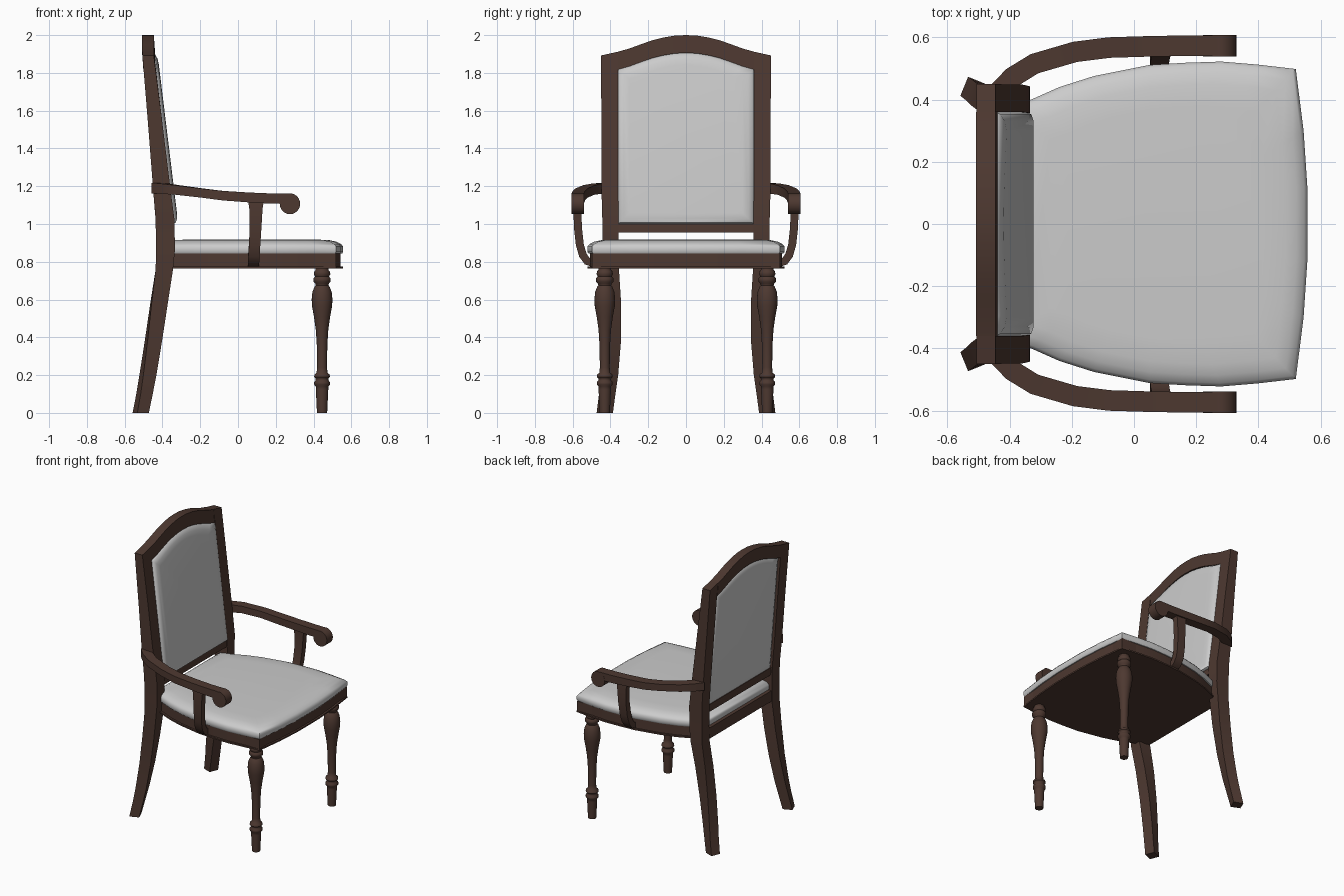
import bpy, bmesh, math
from mathutils import Vector

if "Cube" in bpy.data.objects:
    bpy.data.objects.remove(bpy.data.objects["Cube"])


def material(name, rgb):
    m = bpy.data.materials.new(name)
    m.diffuse_color = (*rgb, 1)
    m.use_nodes = True
    m.node_tree.nodes["Principled BSDF"].inputs["Base Color"].default_value = m.diffuse_color
    return m


WOOD = material("dark wood", (0.075, 0.040, 0.030))
CLOTH = material("light grey cloth", (0.60, 0.60, 0.60))


def loft(name, rings, mat, smooth=None):
    """Skin a list of equal-sized point rings and cap both ends."""
    bm = bmesh.new()
    vs = [[bm.verts.new(p) for p in r] for r in rings]
    n = len(rings[0])
    for a, b in zip(vs, vs[1:]):
        for i in range(n):
            j = (i + 1) % n
            bm.faces.new((a[i], a[j], b[j], b[i]))
    bm.faces.new(vs[0])
    bm.faces.new(vs[-1])
    bmesh.ops.recalc_face_normals(bm, faces=bm.faces)
    me = bpy.data.meshes.new(name)
    bm.to_mesh(me)
    bm.free()
    ob = bpy.data.objects.new(name, me)
    bpy.context.collection.objects.link(ob)
    me.materials.append(mat)
    if smooth:
        bpy.ops.object.select_all(action='DESELECT')
        ob.select_set(True)
        bpy.context.view_layer.objects.active = ob
        bpy.ops.object.shade_smooth_by_angle(angle=math.radians(smooth))
    return ob


def rect(cx, cy, z, hx, hy, rot=0.0, tilt=0.0):
    """Horizontal rectangle; tilt lowers the outer side."""
    c, s = math.cos(rot), math.sin(rot)
    return [(cx + c * a * hx - s * b * hy, cy + s * a * hx + c * b * hy, z - tilt * b)
            for a, b in ((-1, -1), (1, -1), (1, 1), (-1, 1))]


def flip(rings, s):
    return [[(x, s * y, z) for x, y, z in r] for r in rings]


def back_x(z):          # centre line of the leaning back
    return -0.385 - 0.1 * (z - 1.0)


def back_h(z):          # half depth of the back frame
    return 0.05 - 0.022 * (z - 1.0)


# Seat outline: one half, then mirrored
half = [(-0.41, 0.372), (-0.33, 0.40), (-0.24, 0.44), (-0.13, 0.475), (0.05, 0.511), (0.16, 0.518),
        (0.28, 0.522), (0.40, 0.512), (0.52, 0.498), (0.545, 0.30), (0.557, 0.12)]
outline = half + [(x, -y) for x, y in reversed(half)]


def seat_ring(z, inset):
    mx, my = 0.075, 0.0
    return [(mx + (x - mx) * (1 - inset / 0.48), my + (y - my) * (1 - inset / 0.51), z)
            for x, y in outline]


loft("seat_frame", [seat_ring(0.77, 0.013), seat_ring(0.845, 0.013)], WOOD, 30)
loft("seat_bottom_board", [seat_ring(0.764, 0), seat_ring(0.774, 0)], WOOD, 30)
loft("seat_cushion", [seat_ring(z, i) for z, i in (
    (0.843, 0.006), (0.852, 0.0), (0.880, 0.0), (0.893, 0.010),
    (0.906, 0.035), (0.914, 0.07), (0.918, 0.14))], CLOTH, 40)
loft("seat_back_rail", [rect(-0.40, 0, z, 0.03, 0.37) for z in (0.768, 0.845)], WOOD)

# Arch of the back, as height at a given y
ARCH = [(0.0, 2.0), (0.06, 1.997), (0.12, 1.987), (0.18, 1.972), (0.24, 1.951), (0.30, 1.929), (0.36, 1.912)]
arch_full = [(-y, z) for y, z in reversed(ARCH[1:])] + ARCH

# Crest rail along the arch
crest = []
for y, z in arch_full:
    hx = back_h(1.9) + 0.001
    lo = z - 0.094
    crest.append([(-0.477 - hx, y, z), (-0.477 + hx, y, z),
                  (-0.470 + hx, y, lo), (-0.470 - hx, y, lo)])
loft("crest_rail", crest, WOOD, 30)

# Lower rail of the back
loft("lower_back_rail", [rect(back_x(z), 0, z, 0.042, 0.36) for z in (0.955, 1.012)], WOOD)

# Padded back panel
panel = [(-0.36, 1.0), (0.36, 1.0)] + [(y, z - 0.093) for y, z in reversed(arch_full)]


def panel_ring(inset, side, off):
    r = []
    for y, z in panel:
        y2 = y * (1 - inset / 0.36)
        z2 = 1.43 + (z - 1.43) * (1 - inset / 0.44)
        r.append((back_x(z2) + side * back_h(z2) + off, y2, z2))
    return r


loft("back_cushion", [panel_ring(*a) for a in (
    (0.06, -1, 0.0), (0.03, -1, 0.004), (0.008, -1, 0.014), (0.0, -1, 0.025),
    (0.0, 1, -0.008), (0.008, 1, 0.006), (0.03, 1, 0.016), (0.06, 1, 0.019))], CLOTH, 40)

# Rear leg and back post: x, y, z, half sizes, turn
POST = [(-0.515, 0.430, 0.0, 0.033, 0.033, -22), (-0.495, 0.417, 0.10, 0.034, 0.034, -20),
        (-0.477, 0.404, 0.20, 0.036, 0.036, -17), (-0.448, 0.390, 0.38, 0.039, 0.039, -11),
        (-0.418, 0.388, 0.58, 0.043, 0.041, -5), (-0.390, 0.397, 0.76, 0.046, 0.042, 0),
        (-0.384, 0.398, 0.86, 0.050, 0.042, 0), (-0.386, 0.400, 1.02, 0.050, 0.043, 0)]

# Front leg turning: radius, height
LEG = [(0.027, 0.0), (0.033, 0.125), (0.033, 0.14), (0.042, 0.15), (0.042, 0.163), (0.034, 0.172),
       (0.034, 0.182), (0.042, 0.19), (0.040, 0.203), (0.029, 0.212), (0.026, 0.24), (0.028, 0.36),
       (0.033, 0.44), (0.043, 0.51), (0.053, 0.565), (0.055, 0.60), (0.051, 0.64), (0.040, 0.668),
       (0.034, 0.675), (0.036, 0.685), (0.046, 0.695), (0.046, 0.712), (0.037, 0.722),
       (0.044, 0.735), (0.040, 0.75), (0.034, 0.756), (0.034, 0.772)]

# Arm centre line: x, y, z, half height
ARM = [(-0.435, 0.425, 1.190, 0.028), (-0.39, 0.472, 1.187, 0.027), (-0.32, 0.515, 1.180, 0.025),
       (-0.19, 0.553, 1.164, 0.024), (-0.08, 0.567, 1.150, 0.025), (0.05, 0.571, 1.141, 0.026),
       (0.17, 0.573, 1.135, 0.027), (0.275, 0.573, 1.134, 0.027)]

# Arm support in side section: x, y, z, half width
SUPPORT = [(0.095, 0.573, 1.125, 0.042), (0.095, 0.575, 1.08, 0.035), (0.093, 0.572, 0.98, 0.031),
           (0.088, 0.562, 0.89, 0.030), (0.084, 0.546, 0.835, 0.030), (0.082, 0.523, 0.803, 0.030),
           (0.082, 0.488, 0.792, 0.030)]


def sweep(path, tang_plane, half_w):
    """Rectangular bar along a path bending in the xy ('top') or yz ('side') plane."""
    rings = []
    for i, p in enumerate(path):
        a, b = path[max(i - 1, 0)], path[min(i + 1, len(path) - 1)]
        t = Vector(b[:3]) - Vector(a[:3])
        c = Vector(p[:3])
        if tang_plane == 'top':
            n = Vector((-t.y, t.x, 0)).normalized() * half_w
            u = Vector((0, 0, p[3]))
        else:
            n = Vector((0, -t.z, t.y)).normalized() * half_w
            u = Vector((p[3], 0, 0))
        rings.append([tuple(c + n + u), tuple(c - n + u), tuple(c - n - u), tuple(c + n - u)])
    return rings


post = [rect(x, y, z, hx, hy, math.radians(r)) for x, y, z, hx, hy, r in POST]
post += [rect(back_x(z), 0.404, z, back_h(z), 0.044) for z in (1.2, 1.55)]
post.append(rect(-0.476, 0.405, 1.902, back_h(1.9), 0.045, tilt=0.01))

N = 24
for s, side in ((1, "left"), (-1, "right")):
    loft("rear_leg_and_post_" + side, flip(post, s), WOOD, 25)
    # Turned front leg
    rings = [[(0.445 + r * math.cos(k * math.tau / N), s * 0.43 + r * math.sin(k * math.tau / N), z)
              for k in range(N)] for r, z in LEG]
    loft("front_leg_" + side, rings, WOOD, 45)
    # Arm, rolled end and support
    loft("arm_" + side, flip(sweep(ARM, 'top', 0.033), s), WOOD, 30)
    roll = [[(0.275 + 0.054 * math.cos(k * math.tau / N), s * y, 1.107 + 0.055 * math.sin(k * math.tau / N))
             for k in range(N)] for y in (0.539, 0.607)]
    loft("arm_scroll_" + side, roll, WOOD, 30)
    loft("arm_support_" + side, flip(sweep(SUPPORT, 'side', 0.021), s), WOOD, 40)
    # Corner block above the front leg
    loft("corner_block_" + side, [rect(0.452, s * 0.435, z, 0.066, 0.063) for z in (0.768, 0.843)], WOOD)
